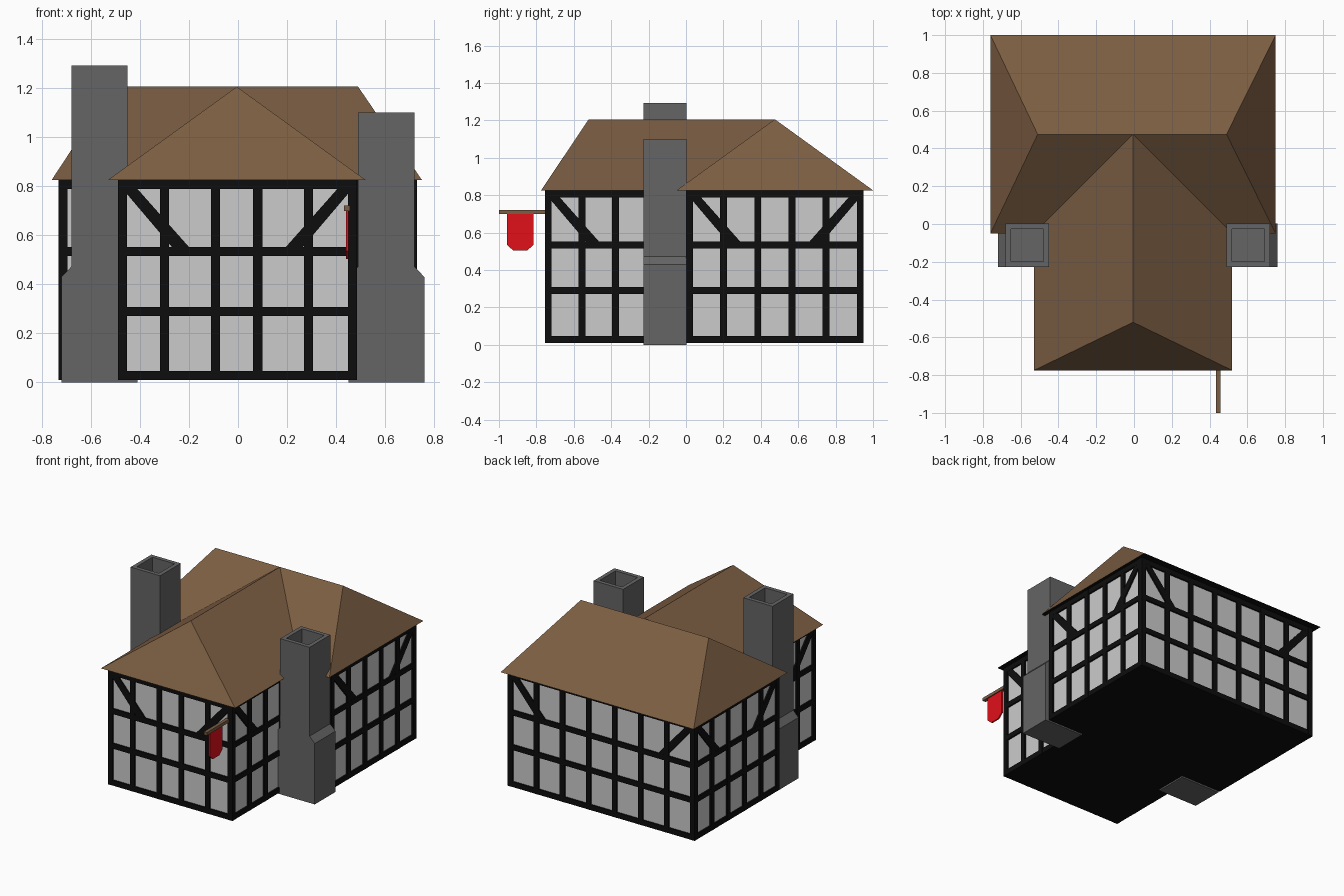
import bpy, bmesh
from mathutils import Vector

if "Cube" in bpy.data.objects:
    bpy.data.objects.remove(bpy.data.objects["Cube"])

def material(name, r, g, b):
    m = bpy.data.materials.new(name)
    m.diffuse_color = (r, g, b, 1)
    m.use_nodes = True
    m.node_tree.nodes["Principled BSDF"].inputs["Base Color"].default_value = m.diffuse_color
    return m

TIMBER = material("dark timber", 0.004, 0.004, 0.004)
ROOF = material("brown roof", 0.2, 0.11, 0.055)
STONE = material("dark stone", 0.13, 0.13, 0.13)
CLOTH = material("red cloth", 0.75, 0.005, 0.01)

def finish(bm, name, *mats):
    bmesh.ops.recalc_face_normals(bm, faces=bm.faces)
    me = bpy.data.meshes.new(name)
    bm.to_mesh(me)
    bm.free()
    for m in mats:
        me.materials.append(m)
    ob = bpy.data.objects.new(name, me)
    bpy.context.collection.objects.link(ob)
    return ob

def prism(bm, pts, vec):
    """Extrude a flat outline along a vector into a closed solid."""
    a = [bm.verts.new(Vector(p)) for p in pts]
    b = [bm.verts.new(Vector(p) + Vector(vec)) for p in pts]
    n = len(a)
    bm.faces.new(a)
    bm.faces.new(b[::-1])
    for i in range(n):
        bm.faces.new((a[i], b[i], b[(i + 1) % n], a[(i + 1) % n]))

# Footprint of the timber frame, counter-clockwise from the front left corner
plan = [(-.49, -.755), (.485, -.755), (.485, 0), (.73, 0),
        (.73, .95), (-.733, .95), (-.733, 0), (-.49, 0)]
sign = [(1, 1), (-1, 1), (-1, 1), (-1, 1), (-1, -1), (1, -1), (1, 1), (1, 1)]

def inset_plan(d, z):
    return [(x + sx * d, y + sy * d, z) for (x, y), (sx, sy) in zip(plan, sign)]

# Plaster walls and dark floor
bm = bmesh.new()
prism(bm, inset_plan(.012, .03), (0, 0, .79))
finish(bm, "plaster_walls")
bm = bmesh.new()
prism(bm, inset_plan(.003, .01), (0, 0, .03))
finish(bm, "floor", TIMBER)

# Timber frame: posts, rails and corner braces on every wall
W, Z0, Z1 = .037, .01, .825

def timber_wall(bm, start, end, posts, brace_start, brace_end):
    p, q = Vector((*start, 0)), Vector((*end, 0))
    length = (q - p).length
    d = (q - p) / length
    inward = Vector((-d.y, d.x, 0))

    def piece(uz, sink=0):
        pts = [p + d * u + Vector((0, 0, z)) + inward * sink for u, z in uz]
        prism(bm, pts, inward * .02)

    if isinstance(posts, int):
        posts = [(length - W) * i / posts for i in range(posts + 1)]
    for u in posts:
        piece([(u, Z0), (u + W, Z0), (u + W, Z1), (u, Z1)])
    for z in (Z0, .271, .516, Z1 - W):
        piece([(0, z), (length, z), (length, z + W), (0, z + W)], .001)
    brace = [(.01, .80), (.07, .80), (.305, .535), (.235, .535)]
    if brace_start:
        piece(brace, .002)
    if brace_end:
        piece([(length - u, z) for u, z in brace], .002)

front_posts = [0, .172, .38, .552, .759, .938]
walls = [(front_posts, 1, 1), (4, 1, 0), (1, 0, 0), (5, 1, 1),
         (7, 1, 1), (5, 1, 1), (1, 0, 0), (4, 0, 1)]
bm = bmesh.new()
for i, (posts, b0, b1) in enumerate(walls):
    timber_wall(bm, plan[i], plan[(i + 1) % 8], posts, b0, b1)
finish(bm, "timber_frame", TIMBER)

# Hipped T-shaped roof with dark soffit
E, R = .826, 1.206
bm = bmesh.new()
co = dict(a=(-.76, 1, E), b=(.75, 1, E), c=(.75, -.05, E), d=(-.76, -.05, E),
          v=(.52, -.05, E), w=(-.53, -.05, E), f=(-.53, -.775, E), g=(.52, -.775, E),
          r=(-.51, .475, R), s=(.49, .475, R), j=(-.005, .475, R), k=(-.005, -.52, R))
vt = {key: bm.verts.new(c) for key, c in co.items()}
for face in ("absjr", "adr", "bcs", "dwjr", "cvjs", "wfkj", "vgkj", "fgk", "abcvgfwd"):
    fc = bm.faces.new([vt[ch] for ch in face])
    fc.material_index = 1 if len(face) == 8 else 0
finish(bm, "roof", ROOF, TIMBER)

# Chimneys with stepped base and open flue
def chimney(name, cx, top):
    bm = bmesh.new()
    half = [(.155, 0), (.155, .43), (.115, .472), (.115, top)]
    outline = half + [(-x, z) for x, z in half[::-1]]
    prism(bm, [(cx + x, -.228, z) for x, z in outline], (0, .231, 0))
    bmesh.ops.recalc_face_normals(bm, faces=bm.faces)
    cap = max(bm.faces, key=lambda f: f.calc_center_median().z)
    bmesh.ops.inset_region(bm, faces=[cap], thickness=.04)
    flue = bmesh.ops.extrude_discrete_faces(bm, faces=[cap])["faces"][0]
    bmesh.ops.translate(bm, verts=flue.verts, vec=(0, 0, -.1))
    finish(bm, name, STONE)

chimney("left_chimney", -.565, 1.293)
chimney("right_chimney", .605, 1.10)

# Flag pole and hanging banner
bm = bmesh.new()
prism(bm, [(.433, -1, .70), (.457, -1, .70), (.457, -1, .722), (.433, -1, .722)], (0, .26, 0))
finish(bm, "flag_pole", ROOF)
bm = bmesh.new()
outline = [(-.958, .705), (-.958, .535), (-.922, .503), (-.85, .503), (-.815, .535), (-.815, .705)]
prism(bm, [(.44, y, z) for y, z in outline], (.01, 0, 0))
finish(bm, "banner", CLOTH)
